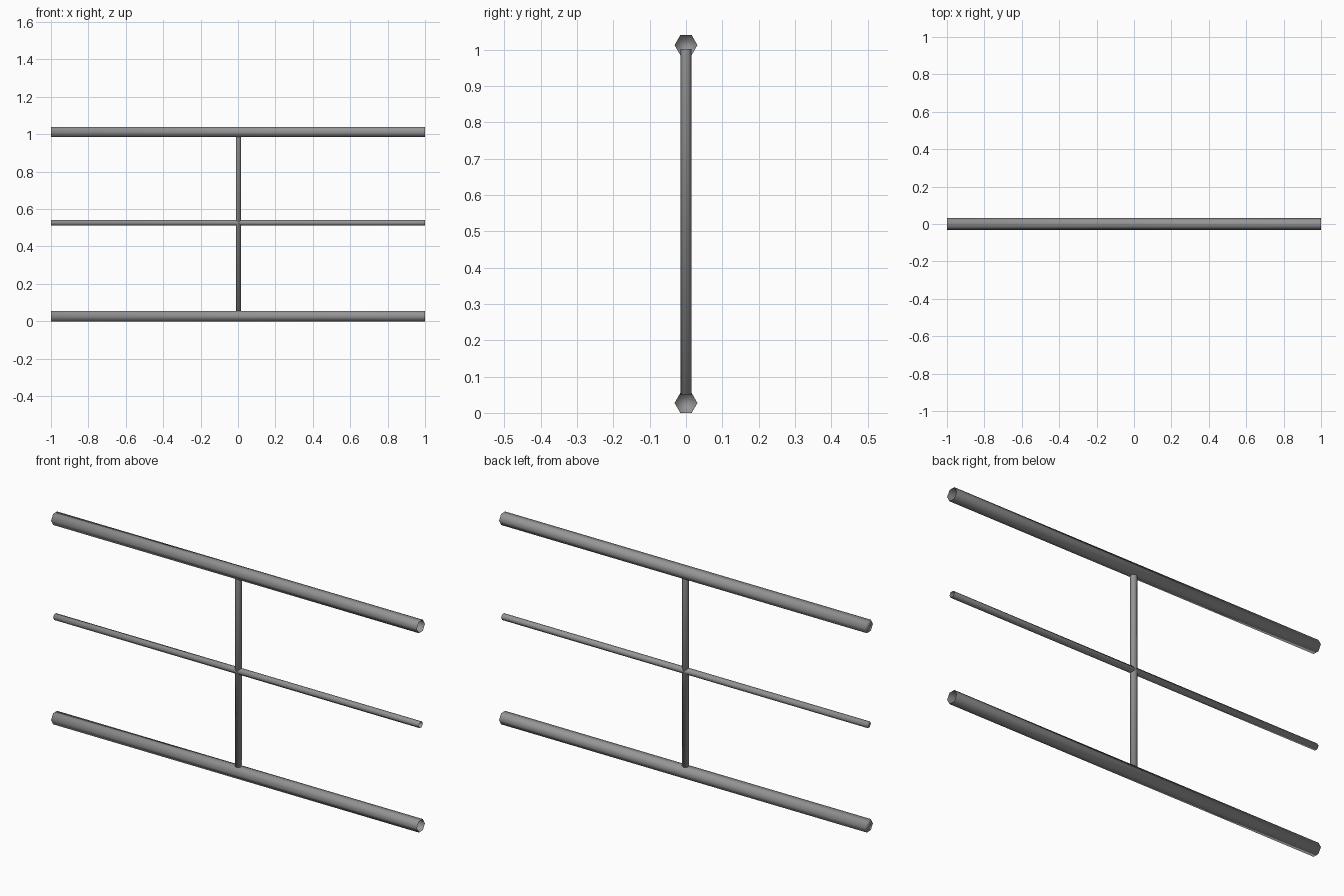
import bpy, bmesh, math
from mathutils import Matrix

if "Cube" in bpy.data.objects:
    bpy.data.objects.remove(bpy.data.objects["Cube"])

# Dark grey metal
metal = bpy.data.materials.new("dark_metal")
metal.diffuse_color = (0.3, 0.3, 0.3, 1)
metal.use_nodes = True
metal.node_tree.nodes["Principled BSDF"].inputs["Base Color"].default_value = metal.diffuse_color


def hex_bar(name, radius, start, end, location=(0, 0, 0), upright=False):
    """Hollow six-sided bar along x (or z): closed at its start, open at its end."""
    bm = bmesh.new()
    rings = []
    for x in (start, end):
        rings.append([bm.verts.new((x,
                                    radius * math.cos(i * math.pi / 3),
                                    radius * math.sin(i * math.pi / 3)))
                      for i in range(6)])
    a, b = rings
    for i in range(6):
        j = (i + 1) % 6
        bm.faces.new((a[i], a[j], b[j], b[i]))
    bm.faces.new(a[::-1])
    if upright:
        bm.transform(Matrix.Rotation(-math.pi / 2, 4, 'Y'))
    for f in bm.faces:
        f.smooth = True
    mesh = bpy.data.meshes.new(name)
    bm.to_mesh(mesh)
    bm.free()
    mesh.materials.append(metal)
    obj = bpy.data.objects.new(name, mesh)
    obj.location = location
    bpy.context.collection.objects.link(obj)
    return obj


# Thick outer rails and thin middle rail
hex_bar("bottom_rail", 0.0315, -1, 1, (0, 0, 0.0273))
hex_bar("middle_rail", 0.0158, -1, 1, (0, 0, 0.5265))
hex_bar("top_rail", 0.0315, -1, 1, (0, 0, 1.0125))

# Central upright, its ends sunk into the outer rails
hex_bar("center_post", 0.0158, 0.049, 1.002, (0.002, 0, 0), upright=True)
